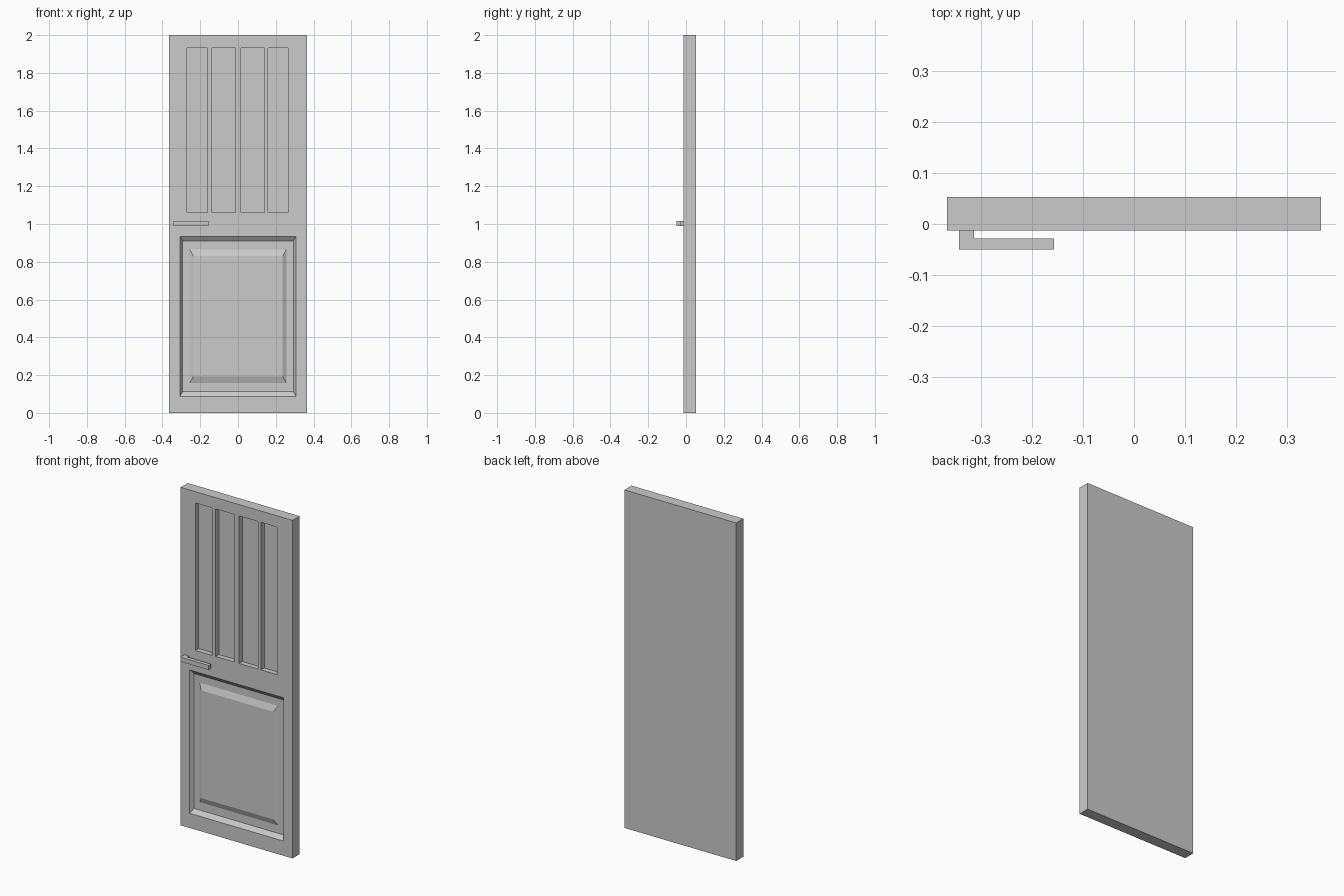
import bpy, bmesh

if "Cube" in bpy.data.objects:
    bpy.data.objects.remove(bpy.data.objects["Cube"])

FRONT, BACK = -0.013, 0.053


def frustum(name, front, y0, back, y1):
    """Solid between two xz rectangles (x0, x1, z0, z1) at depths y0 and y1."""
    bm = bmesh.new()
    rings = []
    for (x0, x1, z0, z1), y in ((front, y0), (back, y1)):
        rings.append([bm.verts.new((x, y, z)) for x, z in
                      ((x0, z0), (x1, z0), (x1, z1), (x0, z1))])
    a, b = rings
    bm.faces.new(a)
    bm.faces.new(b[::-1])
    for i in range(4):
        j = (i + 1) % 4
        bm.faces.new((a[j], a[i], b[i], b[j]))
    bmesh.ops.recalc_face_normals(bm, faces=bm.faces)
    mesh = bpy.data.meshes.new(name)
    bm.to_mesh(mesh)
    bm.free()
    obj = bpy.data.objects.new(name, mesh)
    bpy.context.collection.objects.link(obj)
    return obj


def carve(target, cutter):
    """Cut a recess and discard the cutter."""
    cutter.hide_render = True
    mod = target.modifiers.new("recess", 'BOOLEAN')
    mod.operation = 'DIFFERENCE'
    mod.solver = 'EXACT'
    mod.object = cutter
    bpy.context.view_layer.objects.active = target
    bpy.ops.object.modifier_apply(modifier=mod.name)
    bpy.data.objects.remove(cutter)


# Door slab
slab = (-0.366, 0.366, 0, 2)
door = frustum("door_slab", slab, FRONT, slab, BACK)

# Four tall straight-sided recesses in the upper half
for x0, x1 in ((-0.27, -0.162), (-0.137, -0.014), (0.016, 0.139), (0.16, 0.266)):
    r = (x0, x1, 1.06, 1.933)
    carve(door, frustum("slot_cutter", r, FRONT - 0.02, r, FRONT + 0.03))

# Lower recess with sloping edges (cutter continues its slope past the face)
depth, sx, sz = 0.02, 0.014, 0.025
outer = (-0.307 - sx, 0.307 + sx, 0.087 - sz, 0.935 + sz)
floor = (-0.307 + sx, 0.307 - sx, 0.087 + sz, 0.935 - sz)
carve(door, frustum("panel_cutter", outer, FRONT - depth, floor, FRONT + depth))

# Raised field with bevelled border
frustum("raised_panel", (-0.236, 0.236, 0.193, 0.83), FRONT + 0.007,
        (-0.256, 0.256, 0.159, 0.866), FRONT + depth)

# Handle: L-shaped profile in plan, extruded upward
profile = [(-0.342, FRONT), (-0.342, -0.05), (-0.157, -0.05),
           (-0.157, -0.028), (-0.313, -0.028), (-0.313, FRONT)]
bm = bmesh.new()
base = bm.faces.new([bm.verts.new((x, y, 0.989)) for x, y in profile])
ext = bmesh.ops.extrude_face_region(bm, geom=[base], use_keep_orig=True)
bmesh.ops.translate(bm, vec=(0, 0, 0.027),
                    verts=[v for v in ext["geom"] if isinstance(v, bmesh.types.BMVert)])
bmesh.ops.recalc_face_normals(bm, faces=bm.faces)
mesh = bpy.data.meshes.new("handle")
bm.to_mesh(mesh)
bm.free()
bpy.context.collection.objects.link(bpy.data.objects.new("handle", mesh))
